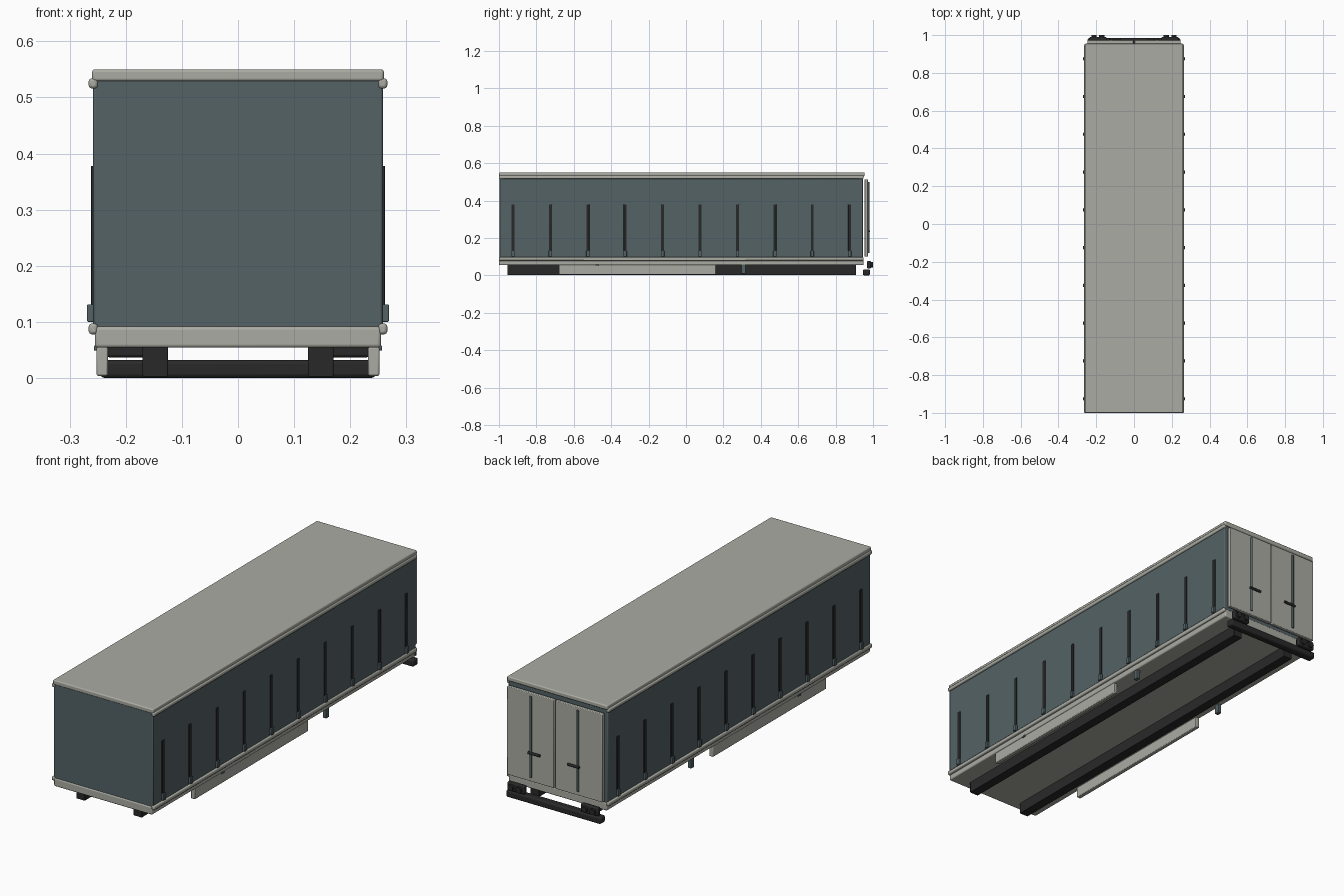
import bpy
import math

cube = bpy.data.objects.get("Cube")
if cube:
    bpy.data.objects.remove(cube, do_unlink=True)


def material(name, rgb):
    m = bpy.data.materials.new(name)
    m.use_nodes = True
    color = (*rgb, 1.0)
    m.diffuse_color = color
    m.node_tree.nodes["Principled BSDF"].inputs["Base Color"].default_value = color
    return m


GREY = material("pale warm grey", (0.41, 0.41, 0.37))
BLUE = material("slate blue", (0.088, 0.122, 0.13))
DARK = material("charcoal", (0.022, 0.022, 0.022))


def finish(obj, name, mat, bevel, segments):
    obj.name = name
    obj.data.materials.append(mat)
    if bevel:
        mod = obj.modifiers.new("rounded_edges", "BEVEL")
        mod.width = bevel
        mod.segments = segments
        mod.limit_method = "ANGLE"
    bpy.ops.object.shade_smooth_by_angle(angle=math.radians(35))
    return obj


def box(name, mat, x, y, z, bevel=0.002, segments=2):
    """Bevelled box given by its (min, max) range on each axis."""
    bpy.ops.mesh.primitive_cube_add(size=1)
    obj = bpy.context.object
    for v in obj.data.vertices:
        v.co = [r[0] if c < 0 else r[1] for c, r in zip(v.co, (x, y, z))]
    return finish(obj, name, mat, bevel, segments)


def rod(name, mat, center, radius, length, axis):
    bpy.ops.mesh.primitive_cylinder_add(vertices=12, radius=radius, depth=length, location=center)
    obj = bpy.context.object
    if axis == "X":
        obj.rotation_euler.y = math.pi / 2
    elif axis == "Y":
        obj.rotation_euler.x = math.pi / 2
    return finish(obj, name, mat, 0, 1)


def pair(name, mat, x, y, z, bevel=0.002):
    """Box on the left (+x) side and its mirror on the right."""
    box("left_" + name, mat, x, y, z, bevel)
    box("right_" + name, mat, (-x[1], -x[0]), y, z, bevel)


# Cargo body, roof and floor frame
LENGTH = (-1.0, 0.95)
box("cargo_body", BLUE, (-0.258, 0.258), (-0.996, 0.947), (0.085, 0.535), 0.004)
box("roof", GREY, (-0.26, 0.26), (-1.0, 0.955), (0.529, 0.55), 0.005, 3)
box("floor_frame", GREY, (-0.255, 0.255), LENGTH, (0.054, 0.092), 0.006, 3)
pair("top_rail", GREY, (0.25, 0.266), LENGTH, (0.516, 0.534), 0.005)
pair("bottom_rail", GREY, (0.25, 0.266), LENGTH, (0.078, 0.097), 0.005)

# Curtain straps with their buckles
for i in range(10):
    y = -0.925 + 0.2 * i
    pair(f"strap_{i + 1}", DARK, (0.255, 0.262), (y - 0.008, y + 0.008), (0.1, 0.378), 0.001)
    pair(f"buckle_{i + 1}", BLUE, (0.257, 0.269), (y - 0.009, y + 0.009), (0.1, 0.131), 0.002)

# Chassis rails, side skirts and landing legs
pair("chassis_rail", DARK, (0.125, 0.17), (-0.955, 0.91), (0.002, 0.056))
pair("side_skirt", GREY, (0.232, 0.252), (-0.68, 0.16), (0.004, 0.056), 0.003)
pair("landing_leg", BLUE, (0.232, 0.25), (0.295, 0.319), (0.01, 0.056))
pair("side_marker", BLUE, (0.24, 0.257), (-0.485, -0.465), (0.049, 0.058), 0.002)

# Rear doors with locking bars and handles
pair("door", GREY, (0.003, 0.247), (0.955, 0.973), (0.1, 0.513), 0.003)
for side, s in (("left", 1), ("right", -1)):
    rod(side + "_locking_bar", BLUE, (s * 0.122, 0.975, 0.31), 0.005, 0.38, "Z")
    rod(side + "_door_handle", DARK, (s * 0.102, 0.979, 0.236), 0.006, 0.06, "X")

# Rear bumper and lamp clusters
box("rear_bumper", DARK, (-0.245, 0.245), (0.946, 0.984), (0.0, 0.032), 0.007, 2)
pair("lamp_housing", DARK, (0.146, 0.235), (0.968, 0.99), (0.037, 0.076), 0.005)
for side, s in (("left", 1), ("right", -1)):
    for k in range(2):
        rod(f"{side}_lamp_{k + 1}", DARK, (s * (0.17 + 0.042 * k), 0.993, 0.0565), 0.014, 0.014, "Y")
